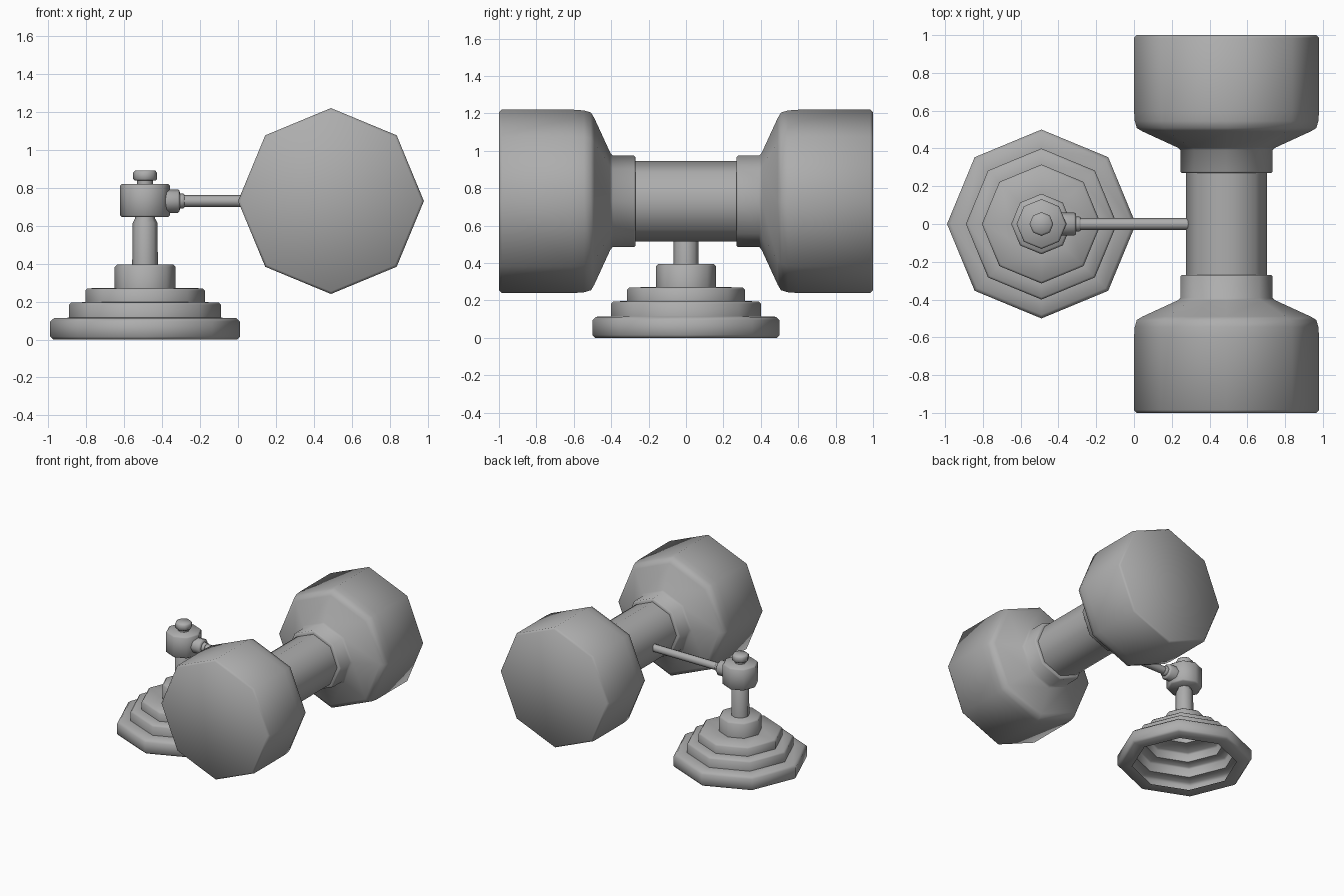
import bpy, bmesh, math
from mathutils import Matrix, Vector

if "Cube" in bpy.data.objects:
    bpy.data.objects.remove(bpy.data.objects["Cube"])

grey = bpy.data.materials.new("plain grey")
grey.diffuse_color = (0.42, 0.42, 0.42, 1)
grey.use_nodes = True
grey.node_tree.nodes["Principled BSDF"].inputs["Base Color"].default_value = grey.diffuse_color

STAND_X, DUMBBELL_X, AXIS_Z = -0.49, 0.49, 0.73
TO_Y = Matrix.Rotation(-math.pi / 2, 4, 'X')   # local z -> world +y
TO_X = Matrix.Rotation(math.pi / 2, 4, 'Y')    # local z -> world +x


def lathe(name, profile, origin, rot=Matrix.Identity(4), sides=8):
    """Spin (radius, height) points, listed from low to high, into an octagonal part."""
    bm = bmesh.new()
    rings = []
    for r, h in profile:
        if r == 0:
            rings.append([bm.verts.new((0, 0, h))])
        else:
            rings.append([bm.verts.new((r * math.cos(math.tau * i / sides),
                                        r * math.sin(math.tau * i / sides), h))
                          for i in range(sides)])
    for a, b in zip(rings, rings[1:]):
        if len(a) == 1:
            bm.faces.new(b[::-1])
        elif len(b) == 1:
            bm.faces.new(a)
        else:
            for i in range(sides):
                j = (i + 1) % sides
                bm.faces.new((a[i], a[j], b[j], b[i]))
    # drop the unused centre points left by the flat caps
    bmesh.ops.delete(bm, geom=[v for v in bm.verts if not v.link_faces], context='VERTS')
    bm.transform(rot)
    mesh = bpy.data.meshes.new(name)
    bm.to_mesh(mesh)
    bm.free()
    mesh.shade_smooth()
    mesh.set_sharp_from_angle(angle=math.radians(50))
    mesh.materials.append(grey)
    ob = bpy.data.objects.new(name, mesh)
    ob.location = Vector(origin)
    bpy.context.collection.objects.link(ob)
    return ob


def step(r, z0, z1, c=0.012):
    """One upright tier with a softened top edge."""
    return [(r, z0), (r, z1 - c), (r - c, z1)]


# stepped base, hollow and open underneath
base = [(0.39, 0.0), (0.485, 0.0), (0.5, 0.015), (0.5, 0.095), (0.48, 0.113)]
base += step(0.4, 0.115, 0.195) + step(0.315, 0.197, 0.27)
base += step(0.16, 0.272, 0.395) + [(0, 0.395)]
lathe("stepped_base", base, (STAND_X, 0, 0))

# upright stem
lathe("stem", [(0, 0.38), (0.068, 0.38), (0.065, 0.615), (0.052, 0.64),
               (0.052, 0.67), (0, 0.67)], (STAND_X, 0, 0))

# pivot collar and the knob above it
lathe("pivot_collar", [(0, 0.645), (0.122, 0.645), (0.132, 0.655), (0.132, 0.81),
                       (0.122, 0.82), (0, 0.82)], (STAND_X, 0, 0))
lathe("top_knob", [(0, 0.81), (0.042, 0.81), (0.042, 0.838), (0.055, 0.838),
                   (0.063, 0.846), (0.063, 0.88), (0.052, 0.892), (0, 0.892)],
      (STAND_X, 0, 0))

# stepped socket holding the arm, and the arm itself
lathe("arm_socket", [(0, -0.40), (0.062, -0.40), (0.062, -0.318), (0.055, -0.308),
                     (0.04, -0.306), (0.04, -0.29), (0.034, -0.282), (0, -0.282)],
      (0, 0, AXIS_Z), TO_X)
lathe("arm_rod", [(0, -0.30), (0.031, -0.30), (0.031, 0.32), (0, 0.32)],
      (0, 0, AXIS_Z), TO_X)

# double-headed weight: one half profile, mirrored along its axis
half = [(0.215, 0.27), (0.236, 0.27), (0.244, 0.278), (0.244, 0.392), (0.26, 0.405),
        (0.445, 0.49), (0.475, 0.508), (0.486, 0.545), (0.49, 0.60), (0.49, 0.985),
        (0.476, 1.0), (0, 1.0)]
lathe("double_headed_weight", [(r, -h) for r, h in reversed(half)] + half,
      (DUMBBELL_X, 0, AXIS_Z), TO_Y)
